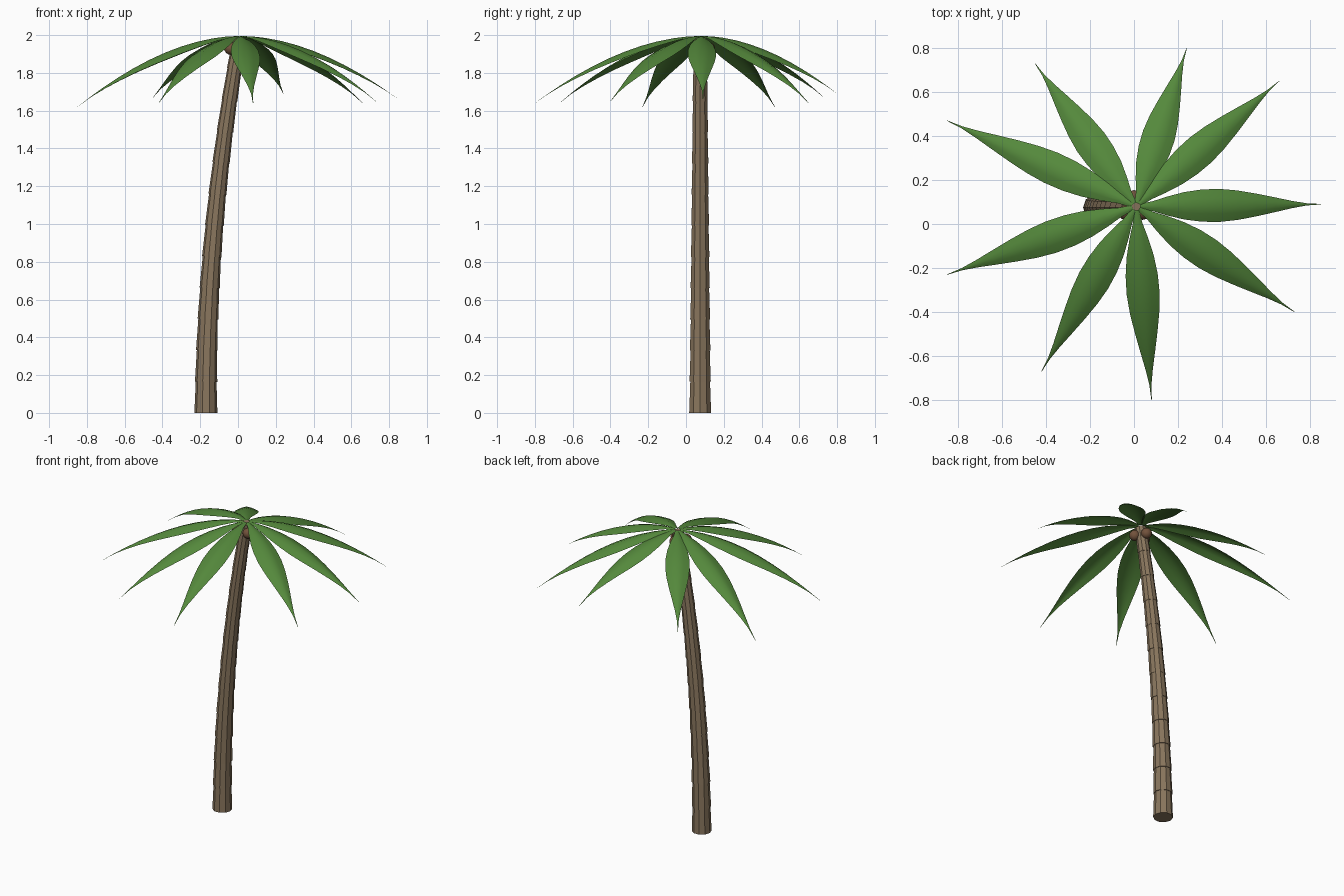
import bpy, bmesh, math
from mathutils import Vector, Matrix

if "Cube" in bpy.data.objects:
    bpy.data.objects.remove(bpy.data.objects["Cube"])


def material(name, rgb):
    m = bpy.data.materials.new(name)
    m.diffuse_color = (*rgb, 1)
    m.use_nodes = True
    m.node_tree.nodes["Principled BSDF"].inputs["Base Color"].default_value = m.diffuse_color
    return m


def finish(bm, name, mat, smooth):
    me = bpy.data.meshes.new(name)
    bm.to_mesh(me)
    bm.free()
    me.materials.append(mat)
    for p in me.polygons:
        p.use_smooth = smooth
    ob = bpy.data.objects.new(name, me)
    bpy.context.collection.objects.link(ob)
    return ob


bark = material("bark", (0.25, 0.18, 0.11))
leaf = material("leaf", (0.09, 0.25, 0.045))
shell = material("shell", (0.17, 0.085, 0.045))

CY, TOP, SEGS, SIDES = 0.075, 1.985, 12, 10


def trunk_point(t):
    return Vector((-0.17 + 0.18 * t * t, CY, TOP * t))


# Trunk: stacked tapered collars following a leaning curve
bm = bmesh.new()
for i in range(SEGS):
    rings = []
    r = 0.061 - 0.021 * i / (SEGS - 1)
    for t, rad in ((i / SEGS, r), ((i + 1) / SEGS, r * 0.9)):
        c = trunk_point(t)
        slope = 0 if i == 0 and t == 0 else math.atan(0.36 * t / TOP)
        rot = Matrix.Rotation(slope, 3, 'Y')
        rings.append([bm.verts.new(c + rot @ Vector((
            rad * math.cos(math.tau * k / SIDES),
            rad * math.sin(math.tau * k / SIDES), 0))) for k in range(SIDES)])
    lo, hi = rings
    for k in range(SIDES):
        j = (k + 1) % SIDES
        bm.faces.new((lo[k], lo[j], hi[j], hi[k]))
    bm.faces.new(lo[::-1])
    bm.faces.new(hi)
finish(bm, "trunk", bark, False)

# Fronds: arched leaves, described by tip positions
tips = [(0.85, 0.09, 1.66), (0.66, 0.65, 1.64), (0.24, 0.80, 1.69),
        (-0.45, 0.73, 1.67), (-0.85, 0.47, 1.62), (-0.85, -0.23, 1.62),
        (-0.42, -0.67, 1.64), (0.08, -0.80, 1.64), (0.73, -0.40, 1.65)]
# half width along the leaf
widths = [(0, 0.012), (0.07, 0.022), (0.15, 0.042), (0.25, 0.062), (0.35, 0.073),
          (0.45, 0.075), (0.55, 0.067), (0.65, 0.052), (0.75, 0.034),
          (0.84, 0.017), (0.92, 0.005), (1, 0.001)]
root = Vector((0.01, 0.08, 1.995))
for n, tip in enumerate(tips):
    bm = bmesh.new()
    d = Vector(tip) - root
    flat = Vector((d.x, d.y, 0))
    side = Vector((-d.y, d.x, 0)).normalized()
    rows = []
    for t, w in widths:
        u = 0.02 + 0.98 * t
        c = root + flat * u + Vector((0, 0, d.z * u ** 1.8 + 0.005 * math.sin(math.pi * u)))
        slope = Vector((flat.x, flat.y, d.z * 1.8 * u ** 0.8)).normalized()
        up = slope.cross(side)
        rows.append([bm.verts.new(c + side * w * s - up * w * 0.36 * abs(s) ** 1.4)
                     for s in (-1, -0.5, 0, 0.5, 1)])
    for a, b in zip(rows, rows[1:]):
        for k in range(4):
            bm.faces.new((a[k], b[k], b[k + 1], a[k + 1]))
    finish(bm, f"frond_{n + 1}", leaf, True)

# Coconuts clustered under the crown
for n, ang in enumerate((-30, 90, 210)):
    a = math.radians(ang)
    bm = bmesh.new()
    bmesh.ops.create_uvsphere(bm, u_segments=12, v_segments=8, radius=0.034)
    bmesh.ops.translate(bm, verts=bm.verts, vec=(
        0.045 * math.cos(a), CY + 0.045 * math.sin(a), 1.93))
    finish(bm, f"coconut_{n + 1}", shell, True)
